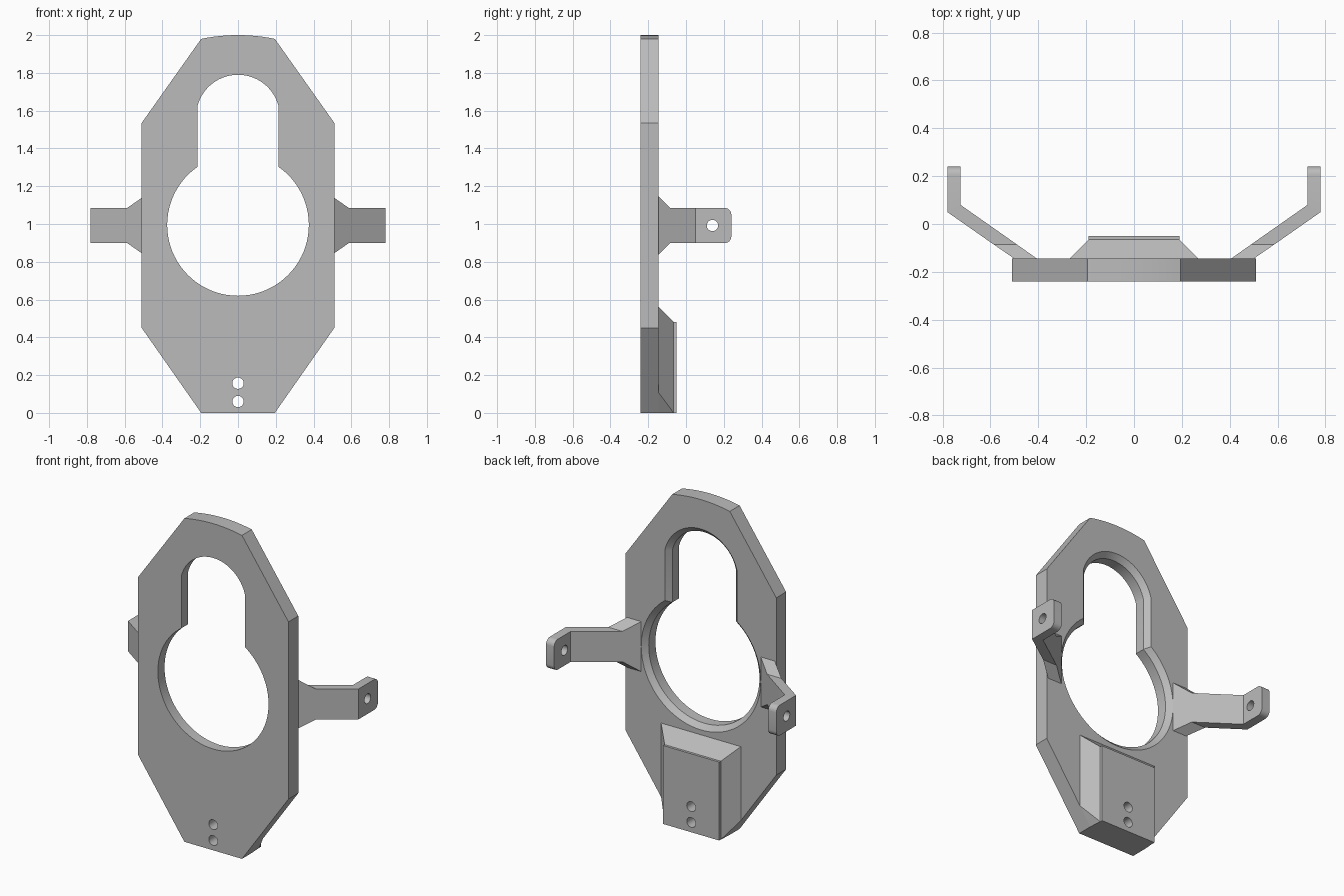
import bpy
import bmesh
from math import sin, cos, asin, pi, radians
from mathutils import Vector, Matrix

if "Cube" in bpy.data.objects:
    bpy.data.objects.remove(bpy.data.objects["Cube"], do_unlink=True)

grey = bpy.data.materials.new("plain grey")
grey.use_nodes = True
grey.diffuse_color = (0.5, 0.5, 0.5, 1)
grey.node_tree.nodes["Principled BSDF"].inputs["Base Color"].default_value = (0.5, 0.5, 0.5, 1)

FRONT, BACK = -0.24, -0.145      # plate faces
MID = 0.992                      # height of the round opening and arms


def finish(name, bm):
    bmesh.ops.recalc_face_normals(bm, faces=bm.faces)
    mesh = bpy.data.meshes.new(name)
    bm.to_mesh(mesh)
    bm.free()
    mesh.materials.append(grey)
    obj = bpy.data.objects.new(name, mesh)
    bpy.context.collection.objects.link(obj)
    return obj


def loft(rings):
    """Closed solid skinned through rings of equal point count."""
    bm = bmesh.new()
    loops = [[bm.verts.new(p) for p in ring] for ring in rings]
    n = len(loops[0])
    for a, b in zip(loops, loops[1:]):
        for i in range(n):
            j = (i + 1) % n
            bm.faces.new((a[i], a[j], b[j], b[i]))
    bm.faces.new(loops[0])
    bm.faces.new(loops[-1])
    return bm


def at_y(outline, y):
    return [(x, y, z) for x, z in outline]


def rod(axis, centre, radius=0.03, length=1.0):
    bm = bmesh.new()
    bmesh.ops.create_cone(bm, cap_ends=True, segments=32, radius1=radius, radius2=radius, depth=length)
    turn = Vector((0, 0, 1)).rotation_difference(Vector(axis)).to_matrix().to_4x4()
    bm.transform(Matrix.Translation(centre) @ turn)
    return finish("cutter", bm)


def cut(obj, cutters):
    bpy.context.view_layer.objects.active = obj
    for c in cutters:
        c.hide_render = True
        mod = obj.modifiers.new("cut", "BOOLEAN")
        mod.operation, mod.solver, mod.object = "DIFFERENCE", "EXACT", c
        bpy.ops.object.modifier_apply(modifier=mod.name)
        bpy.data.objects.remove(c, do_unlink=True)


def smooth(obj):
    bpy.ops.object.select_all(action="DESELECT")
    obj.select_set(True)
    bpy.context.view_layer.objects.active = obj
    bpy.ops.object.shade_smooth_by_angle(angle=radians(25))


def screw_holes():
    return [rod((0, 1, 0), (0, -0.15, z)) for z in (0.06, 0.157)]


def keyhole(grow):
    """Round opening joined to a round-topped slot."""
    r, w, top = 0.375 + grow, 0.215 + grow, 0.222 + grow
    a, b = asin(w / r), asin(w / top)
    pts = []
    for i in range(65):
        t = a + (2 * pi - 2 * a) * i / 64
        pts.append((r * sin(t), MID + 0.003 + r * cos(t)))
    for i in range(33):
        t = -b + 2 * b * i / 32
        pts.append((top * sin(t), 1.568 + top * cos(t)))
    return pts


# Main plate: elongated octagon with a gently curved top
half = [(0.195, 0), (0.51, 0.45), (0.51, 1.535)]
swing = asin(0.195 / 0.96)
crown = [(0.96 * sin(t), 1.04 + 0.96 * cos(t)) for t in (swing * (1 - i / 6) for i in range(13))]
outline = half + crown + [(-x, z) for x, z in reversed(half)]
plate = finish("main_plate", loft([at_y(outline, FRONT), at_y(outline, BACK)]))

# Keyhole opening, chamfered on the back
opening = loft([at_y(keyhole(0), -0.4), at_y(keyhole(0), BACK - 0.03),
                at_y(keyhole(0.05), BACK + 0.02)])
cut(plate, [finish("cutter", opening)] + screw_holes())
smooth(plate)

# Tapered mounting block behind the lower end
bm = bmesh.new()
for s in (-1, 1):
    for p in ((0.195, BACK, 0), (0.27, BACK, 0.107), (0.27, BACK, 0.56),
              (0.19, -0.065, 0), (0.19, -0.065, 0.48)):
        bm.verts.new((s * p[0], p[1], p[2]))
bmesh.ops.convex_hull(bm, input=bm.verts)
bmesh.ops.dissolve_limit(bm, angle_limit=0.01, verts=bm.verts, edges=bm.edges)
block = finish("mounting_block", bm)
cut(block, screw_holes())
smooth(block)

# Flat pad on the block
pad_shape = [(-0.19, 0), (0.19, 0), (0.19, 0.48), (-0.19, 0.48)]
pad = finish("mounting_pad", loft([at_y(pad_shape, -0.065), at_y(pad_shape, -0.05)]))
cut(pad, screw_holes())
smooth(pad)

# Bent side arms: inner x, inner y, outer x, outer y, half height
stations = [(0.405, BACK, 0.50, BACK, 0.153), (0.49, -0.085, 0.587, -0.085, 0.093),
            (0.725, 0.08, 0.78, 0.05, 0.093), (0.725, 0.24, 0.78, 0.24, 0.093)]
for side, s in (("left", 1), ("right", -1)):
    bm = loft([[(s * xi, yi, MID - h), (s * xo, yo, MID - h),
                (s * xo, yo, MID + h), (s * xi, yi, MID + h)]
               for xi, yi, xo, yo, h in stations])
    # Rounded tab corners
    corners = [e for e in bm.edges if all(v.co.y > 0.23 for v in e.verts)
               and abs(e.verts[0].co.z - e.verts[1].co.z) < 0.01]
    bmesh.ops.bevel(bm, geom=corners, offset=0.035, segments=6, profile=0.5, affect="EDGES")
    arm = finish(side + "_arm", bm)
    cut(arm, [rod((1, 0, 0), (s * 0.75, 0.14, MID), length=0.3)])
    smooth(arm)
